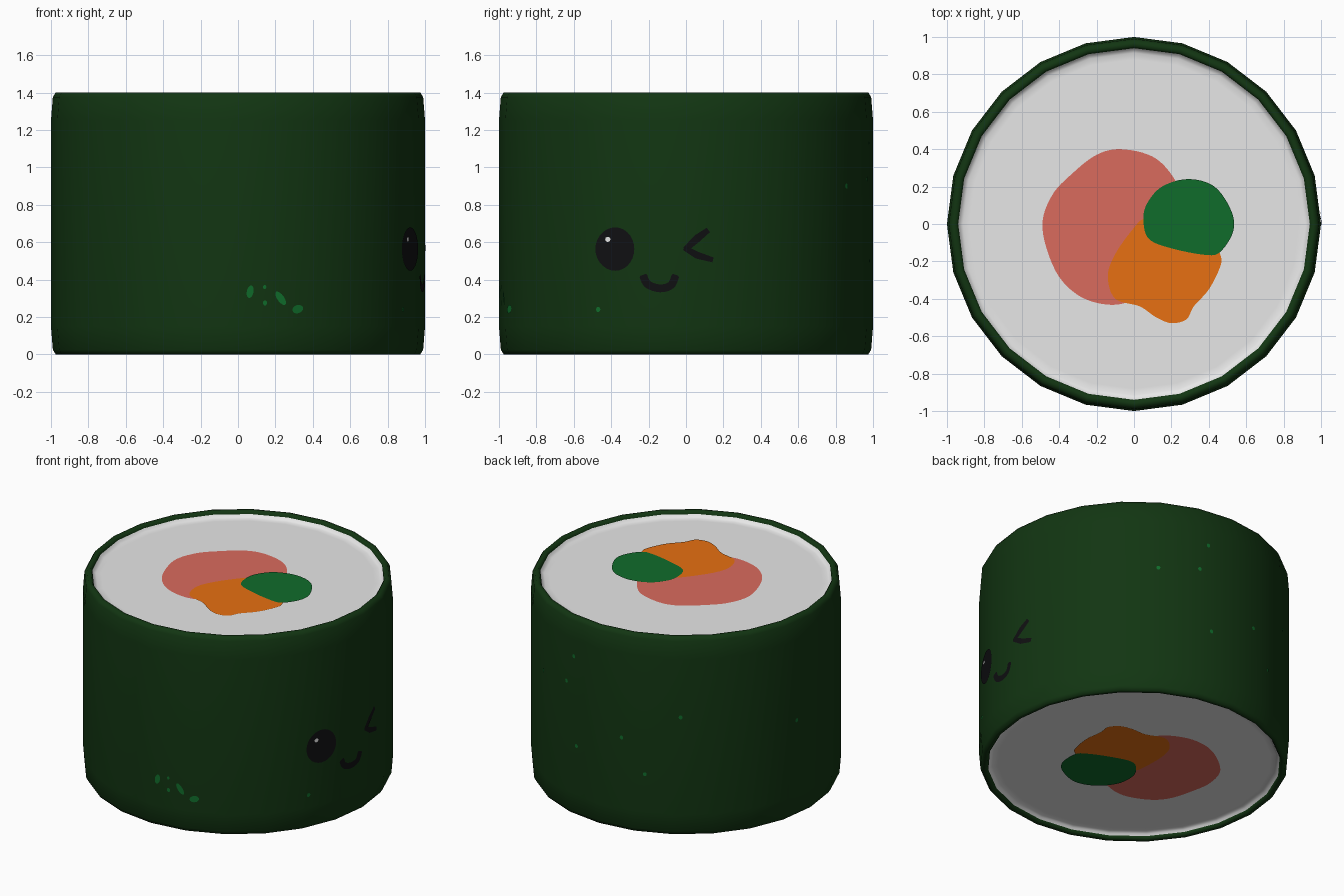
import bpy, bmesh, math
from mathutils import Vector, Matrix

if "Cube" in bpy.data.objects:
    bpy.data.objects.remove(bpy.data.objects["Cube"])

SIDES = 24


def material(name, col):
    m = bpy.data.materials.new(name)
    m.diffuse_color = (*col, 1)
    m.use_nodes = True
    m.node_tree.nodes["Principled BSDF"].inputs["Base Color"].default_value = m.diffuse_color
    return m


SEAWEED = material("seaweed green", (0.006, 0.036, 0.006))
WHITE = material("rice white", (0.8, 0.8, 0.8))
SALMON = material("salmon pink", (0.70, 0.145, 0.11))
ORANGE = material("carrot orange", (0.8, 0.163, 0.006))
GREEN = material("cucumber green", (0.005, 0.15, 0.024))
BLACK = material("face black", (0.005, 0.005, 0.006))


def finish(bm, name, mat, smooth=None):
    me = bpy.data.meshes.new(name)
    bm.to_mesh(me)
    bm.free()
    me.materials.append(mat)
    ob = bpy.data.objects.new(name, me)
    bpy.context.collection.objects.link(ob)
    if smooth:
        bpy.ops.object.select_all(action='DESELECT')
        ob.select_set(True)
        bpy.context.view_layer.objects.active = ob
        bpy.ops.object.shade_smooth_by_angle(angle=math.radians(smooth))
    return ob


def lathe(name, profile, mat, closed):
    """Turn a (radius, z) profile round z; open profiles get end caps."""
    bm = bmesh.new()
    rings = [[bm.verts.new((r * math.cos(2 * math.pi * i / SIDES),
                            r * math.sin(2 * math.pi * i / SIDES), z))
              for i in range(SIDES)] for r, z in profile]
    pairs = list(zip(rings, rings[1:]))
    if closed:
        pairs.append((rings[-1], rings[0]))
    else:
        bm.faces.new(rings[0])
        bm.faces.new(rings[-1])
    for a, b in pairs:
        for i in range(SIDES):
            j = (i + 1) % SIDES
            bm.faces.new((a[i], a[j], b[j], b[i]))
    bmesh.ops.recalc_face_normals(bm, faces=bm.faces)
    return finish(bm, name, mat, 62)


def spline(pts, closed, n=6):
    """Catmull-Rom curve through 2D points."""
    out, k = [], len(pts)
    for i in range(k if closed else k - 1):
        idx = [i - 1, i, i + 1, i + 2]
        p = [Vector(pts[j % k] if closed else pts[min(max(j, 0), k - 1)]) for j in idx]
        for s in range(n):
            t = s / n
            out.append(0.5 * (2 * p[1] + (p[2] - p[0]) * t
                              + (2 * p[0] - 5 * p[1] + 4 * p[2] - p[3]) * t * t
                              + (3 * p[1] - p[0] - 3 * p[2] + p[3]) * t ** 3))
    if not closed:
        out.append(Vector(pts[-1]))
    return out


def plates(name, polys, mat, outward=None):
    """Thin painted patches from lists of 3D points, facing outward."""
    bm = bmesh.new()
    for poly in polys:
        f = bm.faces.new([bm.verts.new(p) for p in poly])
        f.normal_update()
        c = f.calc_center_median()
        if f.normal.dot(outward or Vector((c.x, c.y, 0))) < 0:
            f.normal_flip()
    return finish(bm, name, mat)


def on_side(base, h, z, lift=0.004):
    """Point on the faceted wall, seen straight on from angle base."""
    a = math.degrees(math.asin(h)) + base
    step = 360 / SIDES
    r = math.cos(math.radians(step / 2)) / math.cos(math.radians(a % step - step / 2)) + lift
    a = math.radians(a)
    return Vector((r * math.cos(a), r * math.sin(a), z))


def oval(base, h, z, rh, rz, tilt=0, lift=0.004, n=20):
    ct, st = math.cos(tilt), math.sin(tilt)
    pts = []
    for i in range(n):
        u, v = rh * math.cos(2 * math.pi * i / n), rz * math.sin(2 * math.pi * i / n)
        pts.append(on_side(base, h + u * ct - v * st, z + u * st + v * ct, lift))
    return pts


def stroke(path, w):
    """Quad strip of half-width w along a path on the +x side."""
    left, right = [], []
    for i, p in enumerate(path):
        d = (path[min(i + 1, len(path) - 1)] - path[max(i - 1, 0)]).normalized()
        nrm = Vector((-d.y, d.x)) * w * (0.7 if i in (0, len(path) - 1) else 1)
        left.append(on_side(0, *(p + nrm)))
        right.append(on_side(0, *(p - nrm)))
    return [(left[i], left[i + 1], right[i + 1], right[i]) for i in range(len(path) - 1)]


# Seaweed wrap and recessed rice core
half = [(0.94, 1.385), (0.95, 1.4), (0.975, 1.4), (0.99, 1.375), (1.0, 1.25)]
lathe("seaweed_wrap", half + [(r, 1.4 - z) for r, z in reversed(half)], SEAWEED, True)
dish = [(0.88, 1.36), (0.915, 1.36), (0.932, 1.368), (0.945, 1.388)]
lathe("rice_core", dish + [(r, 1.4 - z) for r, z in reversed(dish)], WHITE, False)

# Fillings, shown on both cut ends
fillings = [
    ("salmon_filling", SALMON,
     [(-.07, .4), (.1, .36), (.21, .25), (.27, .1), (.22, -.1), (.1, -.3), (-.02, -.41),
      (-.15, -.43), (-.3, -.38), (-.42, -.25), (-.49, -.02), (-.44, .15), (-.33, .27), (-.2, .37)]),
    ("carrot_filling", ORANGE,
     [(-.14, -.28), (-.1, -.16), (0, -.02), (.06, .03), (.2, .04), (.38, 0), (.46, -.16),
      (.46, -.23), (.4, -.35), (.32, -.44), (.28, -.51), (.2, -.53), (.12, -.5), (.03, -.44), (-.1, -.4)]),
    ("cucumber_filling", GREEN,
     [(.05, .02), (.07, .11), (.15, .2), (.29, .24), (.43, .2), (.52, .07), (.53, -.04),
      (.46, -.15), (.38, -.165), (.2, -.13), (.08, -.08)]),
]
turn = Matrix.Rotation(math.radians(-35), 2)
for k, (name, mat, pts) in enumerate(fillings):
    curve = spline(pts, True)
    lift = 0.003 * (k + 1)
    plates(name + "_top", [[(p.x, p.y, 1.36 + lift) for p in curve]], mat, Vector((0, 0, 1)))
    flipped = [turn @ Vector((p.x, -p.y)) + Vector((-.11, -.03)) for p in curve]
    plates(name + "_bottom", [[(p.x, p.y, 0.04 - lift) for p in flipped]], mat, Vector((0, 0, -1)))

# Winking face on the +x side
plates("open_eye", [oval(0, -.38, .563, .104, .116, n=28)], BLACK)
plates("eye_glint", [oval(0, -.418, .615, .014, .014, lift=0.008, n=10)], WHITE)
mouth = spline([(-.23, .425), (-.205, .375), (-.14, .353), (-.08, .37), (-.055, .425)], False)
plates("mouth", stroke(mouth, .021), BLACK)
wink_up = [Vector(p) for p in ((.12, .665), (.06, .62), (-.005, .56))]
wink_down = [Vector(p) for p in ((-.01, .57), (.06, .53), (.145, .505))]
plates("wink_eye", stroke(wink_up, .021) + stroke(wink_down, .019), BLACK)

# Flecks on the seaweed: front cluster, then specks at (angle, height)
flecks = [oval(-90, .065, .335, .018, .034, -.2), oval(-90, .143, .36, .009, .011),
          oval(-90, .145, .275, .011, .014), oval(-90, .228, .3, .018, .042, .6),
          oval(-90, .32, .242, .03, .022, .3)]
for ang, z in [(-28, .24), (123, .84), (80, .5), (100.4, .655), (109.6, .42),
               (170.6, .68), (78.7, 1.13), (59, .9), (75, .937)]:
    flecks.append(oval(ang, 0, z, .013, .014, n=10))
plates("seaweed_flecks", flecks, GREEN)
